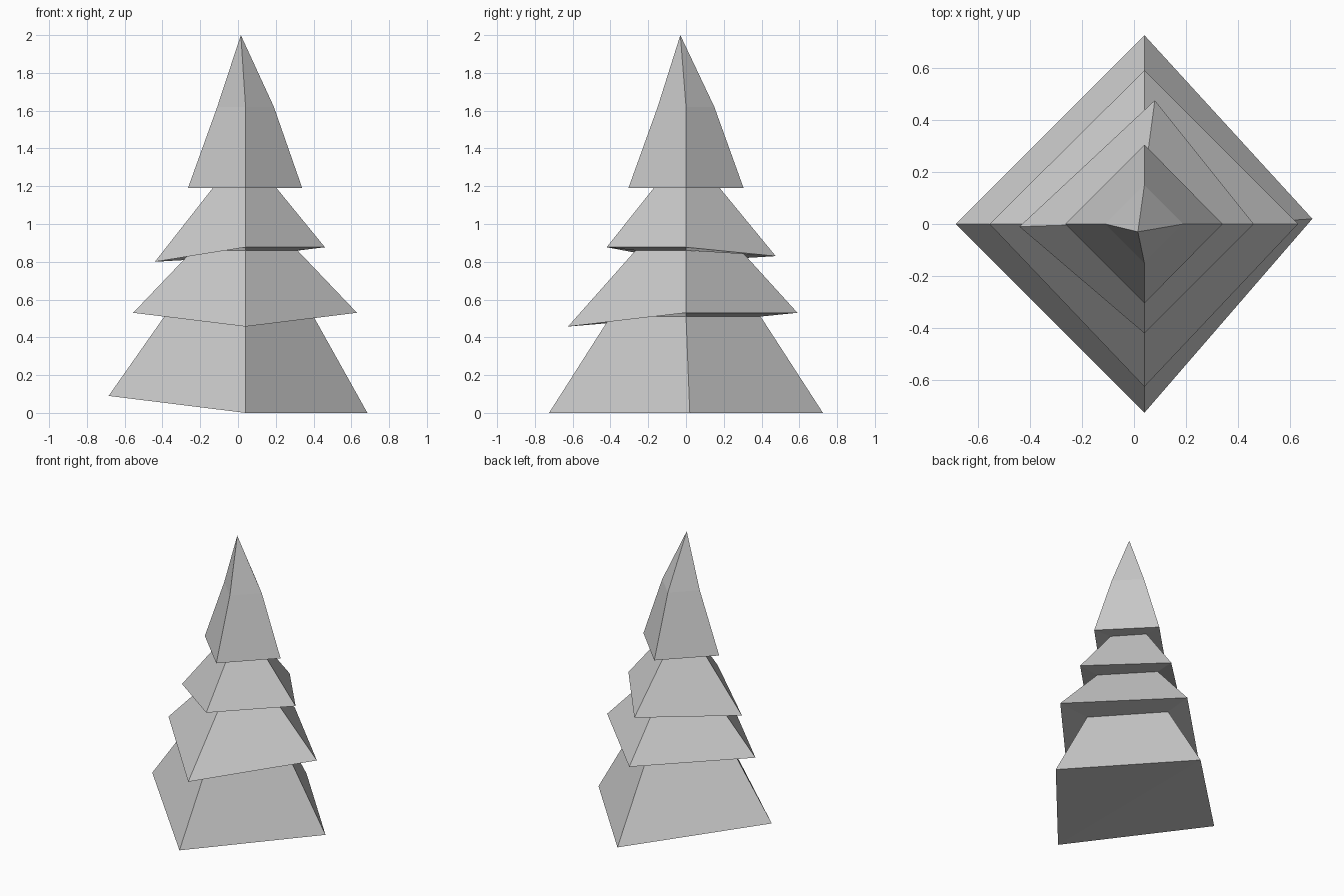
import bpy, bmesh

if "Cube" in bpy.data.objects:
    bpy.data.objects.remove(bpy.data.objects["Cube"])

# Rings of four corners: left, front, right, back (hand-nudged low-poly tiers)
CX = 0.04

def ring(left, front, right, back, z):
    return [(left, 0, z), (CX, front, z), (right, 0, z), (CX, back, z)]

rings = [
    # bottom tier
    [(-0.685, 0, 0.09), (CX, -0.725, 0), (0.685, 0.02, 0), (CX, 0.725, 0)],
    ring(-0.39, -0.40, 0.40, 0.395, 0.51),
    # second tier
    [(-0.555, 0, 0.53), (CX, -0.625, 0.457), (0.63, 0, 0.53), (CX, 0.59, 0.53)],
    ring(-0.24, -0.267, 0.315, 0.29, 0.86),
    # third tier
    [(-0.44, -0.01, 0.80), (CX, -0.42, 0.877), (0.46, 0, 0.877), (0.08, 0.475, 0.83)],
    ring(-0.13, -0.167, 0.20, 0.175, 1.195),
    # top tier
    ring(-0.265, -0.305, 0.34, 0.305, 1.19),
    ring(-0.11, -0.15, 0.19, 0.15, 1.62),
]

bm = bmesh.new()
loops = [[bm.verts.new(p) for p in r] for r in rings]
apex = bm.verts.new((0.015, -0.03, 2.0))

# Slopes and undersides
for lo, hi in zip(loops, loops[1:]):
    for i in range(4):
        j = (i + 1) % 4
        bm.faces.new((lo[i], lo[j], hi[j], hi[i]))

# Pointed tip
for i in range(4):
    bm.faces.new((loops[-1][i], loops[-1][(i + 1) % 4], apex))

# Base, folded along the front-back line
l, f, r, b = loops[0]
bm.faces.new((l, b, f))
bm.faces.new((f, b, r))

bmesh.ops.recalc_face_normals(bm, faces=bm.faces)
mesh = bpy.data.meshes.new("pine_foliage")
bm.to_mesh(mesh)
bm.free()
bpy.context.collection.objects.link(bpy.data.objects.new("pine_foliage", mesh))
